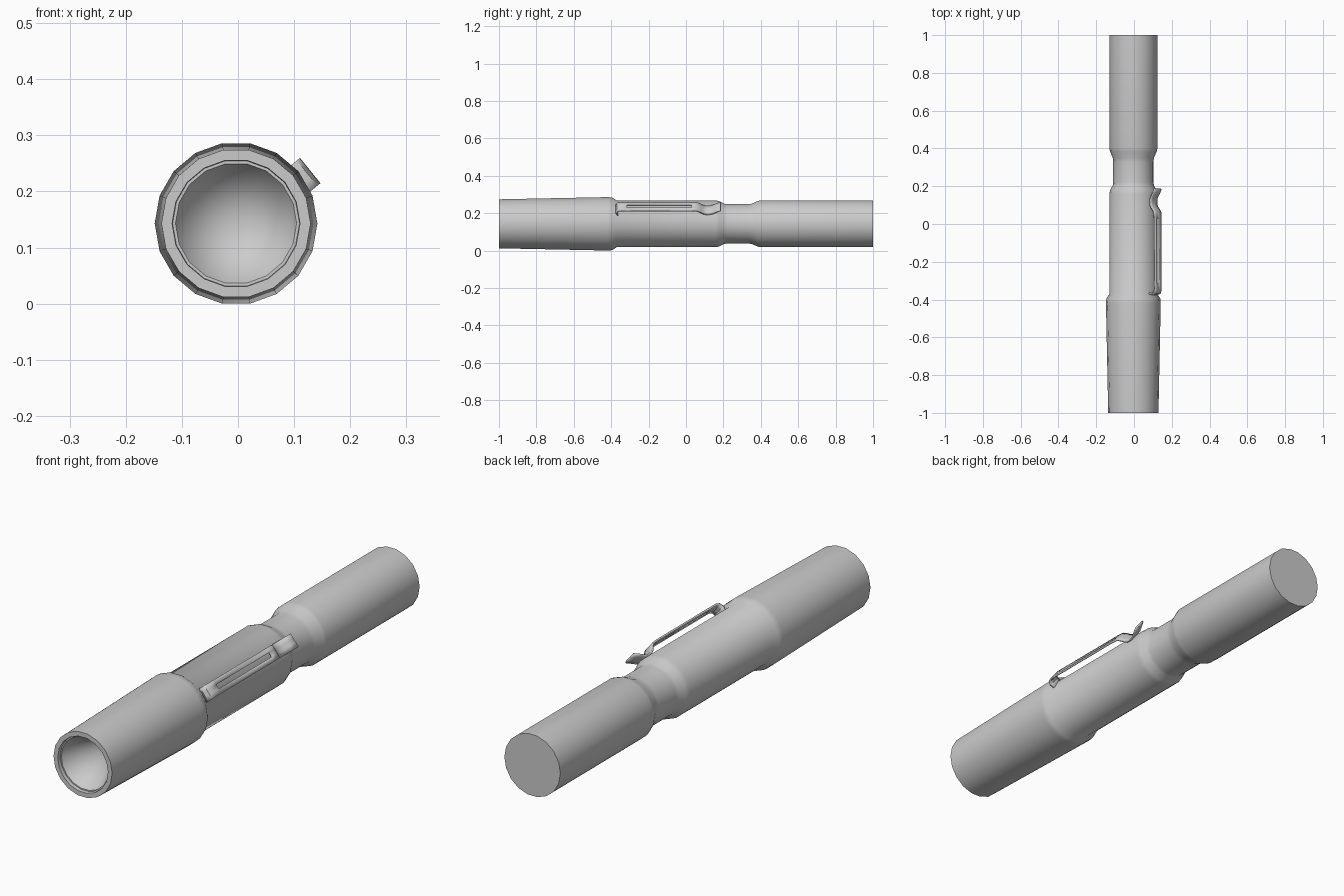
import bpy, bmesh, math
from mathutils import Vector

old = bpy.data.objects.get("Cube")
if old:
    bpy.data.objects.remove(old, do_unlink=True)

SIDES = 18
CENTRE = Vector((-0.0035, 0, 0.143))

grey = bpy.data.materials.new("grey metal")
grey.use_nodes = True
colour = (0.6, 0.6, 0.6, 1)
grey.diffuse_color = colour
grey.node_tree.nodes["Principled BSDF"].inputs["Base Color"].default_value = colour


def finish(bm, name, angle):
    """Turn a bmesh into a smooth object with sharp creases."""
    mesh = bpy.data.meshes.new(name)
    bm.to_mesh(mesh)
    bm.free()
    obj = bpy.data.objects.new(name, mesh)
    bpy.context.collection.objects.link(obj)
    mesh.materials.append(grey)
    bpy.ops.object.select_all(action='DESELECT')
    obj.select_set(True)
    bpy.context.view_layer.objects.active = obj
    bpy.ops.object.shade_smooth_by_angle(angle=math.radians(angle))
    return obj


def lathe(name, profile, cap_end):
    """Revolve (y, radius) points about the long axis."""
    bm = bmesh.new()
    rings = []
    for y, r in profile:
        if r == 0:
            rings.append([bm.verts.new(CENTRE + Vector((0, y, 0)))] * SIDES)
            continue
        ring = []
        for i in range(SIDES):
            a = math.tau * i / SIDES
            ring.append(bm.verts.new(CENTRE + Vector((r * math.cos(a), y, r * math.sin(a)))))
        rings.append(ring)
    for a, b in zip(rings, rings[1:]):
        for i in range(SIDES):
            j = (i + 1) % SIDES
            corners = list(dict.fromkeys((a[i], b[i], b[j], a[j])))
            bm.faces.new(corners)
    if cap_end:
        bm.faces.new(rings[-1])
    bmesh.ops.recalc_face_normals(bm, faces=bm.faces)
    return finish(bm, name, 35)


# Barrel: reflector cone, rim, tapered head, grip, neck and tail
lathe("torch_body", [
    (-0.80, 0), (-0.985, 0.108), (-0.985, 0.113), (-1.0, 0.114),
    (-1.0, 0.133), (-0.42, 0.145), (-0.395, 0.143), (-0.37, 0.127),
    (0.16, 0.127), (0.18, 0.122), (0.205, 0.109), (0.22, 0.107),
    (0.33, 0.107), (0.35, 0.109), (0.385, 0.124), (0.40, 0.127), (1.0, 0.127),
], True)

# Pocket clip: a bent, slotted strip lying along the upper left flank
angle = math.radians(39)
outward = Vector((math.cos(angle), 0, math.sin(angle)))
across = Vector((-math.sin(angle), 0, math.cos(angle)))
path = [(-0.365, 0.118), (-0.372, 0.138), (-0.366, 0.152), (-0.35, 0.158),
        (-0.315, 0.158), (0.03, 0.158), (0.06, 0.156), (0.075, 0.147),
        (0.09, 0.134), (0.105, 0.128), (0.125, 0.128), (0.14, 0.132),
        (0.16, 0.145), (0.185, 0.159)]
SLOT = 4
columns = (-0.029, -0.009, 0.009, 0.029)
bm = bmesh.new()
rows = [[bm.verts.new(CENTRE + outward * r + across * (c - 0.010) + Vector((0, y, 0)))
         for c in columns] for y, r in path]
for i, (a, b) in enumerate(zip(rows, rows[1:])):
    for k in range(3):
        if not (i == SLOT and k == 1):
            bm.faces.new((a[k], a[k + 1], b[k + 1], b[k]))
bmesh.ops.recalc_face_normals(bm, faces=bm.faces)
clip = finish(bm, "pocket_clip", 40)
solid = clip.modifiers.new("thickness", 'SOLIDIFY')
solid.thickness = 0.007
solid.offset = 0
solid.use_even_offset = True
